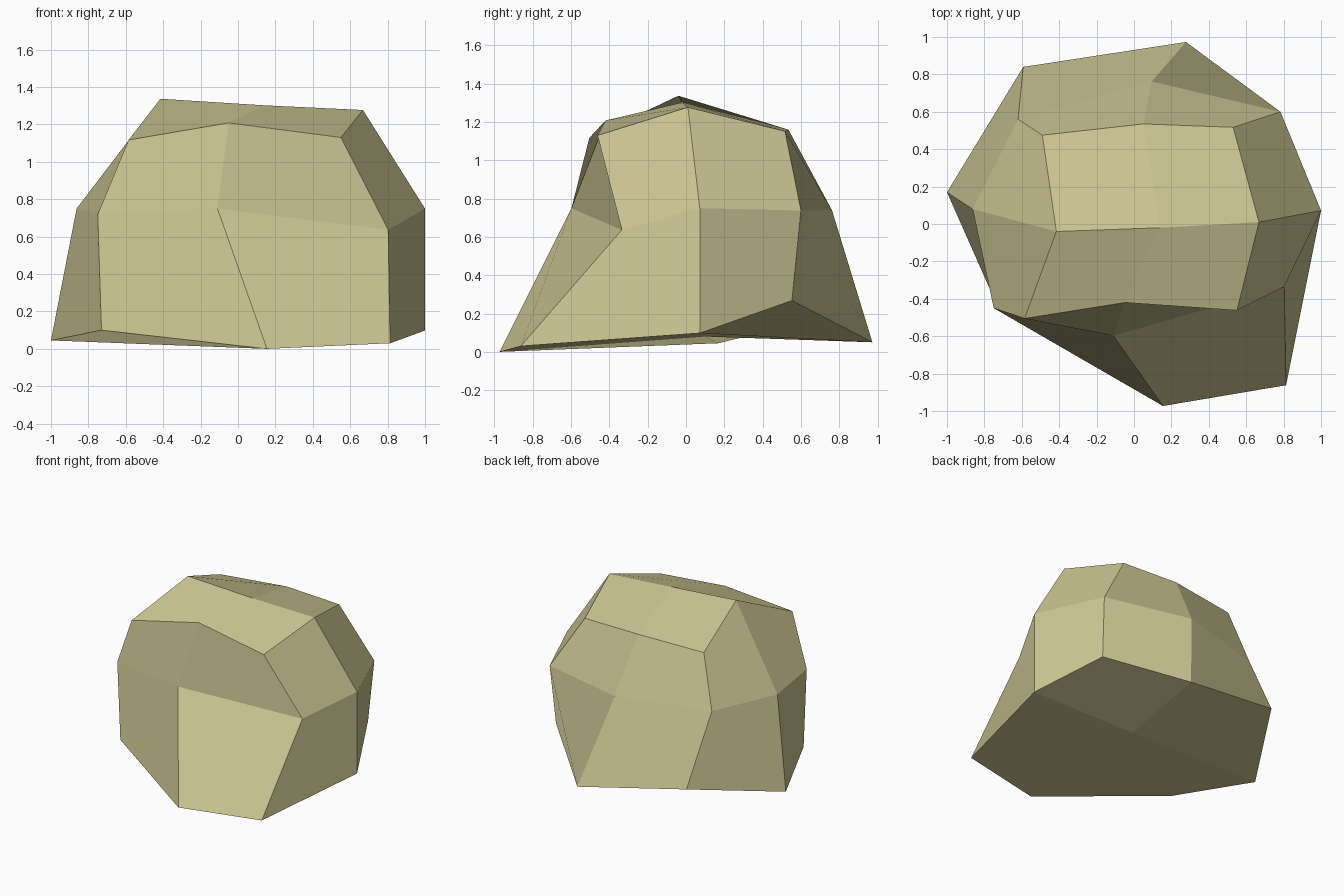
import bpy, bmesh

if "Cube" in bpy.data.objects:
    bpy.data.objects.remove(bpy.data.objects["Cube"])

# Boulder cross-sections, each running front-left, front, front-right, right,
# back-right, back, back-left, left
base = [(-.73, -.44, .10), (.155, -.973, 0), (.813, -.862, .03), (1, .072, .098),
        (.76, .553, .268), (.278, .973, .05), (-.592, .84, .21), (-1, .17, .045)]
waist = [(-.75, -.45, .72), (-.11, -.598, .75), (.803, -.335, .637), (1, .072, .75),
         (.783, .60, .738), (.095, .762, .74), (-.62, .56, .735), (-.863, .08, .75)]
crown = [(-.585, -.505, 1.117), (-.05, -.42, 1.208), (.55, -.462, 1.13), (.668, .01, 1.277),
         (.53, .517, 1.152), (.05, .535, 1.16), (-.49, .475, 1.135), (-.415, -.04, 1.337)]

bm = bmesh.new()
rings = [[bm.verts.new(p) for p in ring] for ring in (base, waist, crown)]

# Faceted sides (vertex order sets the fold of each bent quad)
for low, high in zip(rings, rings[1:]):
    for i in range(8):
        j = (i + 1) % 8
        bm.faces.new((low[j], high[j], high[i], low[i]))


def cap(ring, centre, folded_corners, flip):
    """Four quads round a centre point; some fold from the corner to the centre."""
    c = bm.verts.new(centre)
    for i in range(0, 8, 2):
        quad = [ring[i - 1], ring[i], ring[i + 1], c]
        if i in folded_corners:
            quad = quad[1:] + quad[:1]
        if flip:
            quad = quad[:1] + quad[:0:-1]
        bm.faces.new(quad)


# Underside and top
cap(rings[0], (.10, .10, .08), (2, 6), True)
cap(rings[2], (.14, -.02, 1.302), (0, 4), False)

mesh = bpy.data.meshes.new("boulder")
bm.to_mesh(mesh)
bm.free()

# Single sandy stone colour
stone = bpy.data.materials.new("sandy_stone")
stone.diffuse_color = (.60, .56, .29, 1)
stone.use_nodes = True
stone.node_tree.nodes["Principled BSDF"].inputs["Base Color"].default_value = stone.diffuse_color
mesh.materials.append(stone)
bpy.context.collection.objects.link(bpy.data.objects.new("boulder", mesh))
